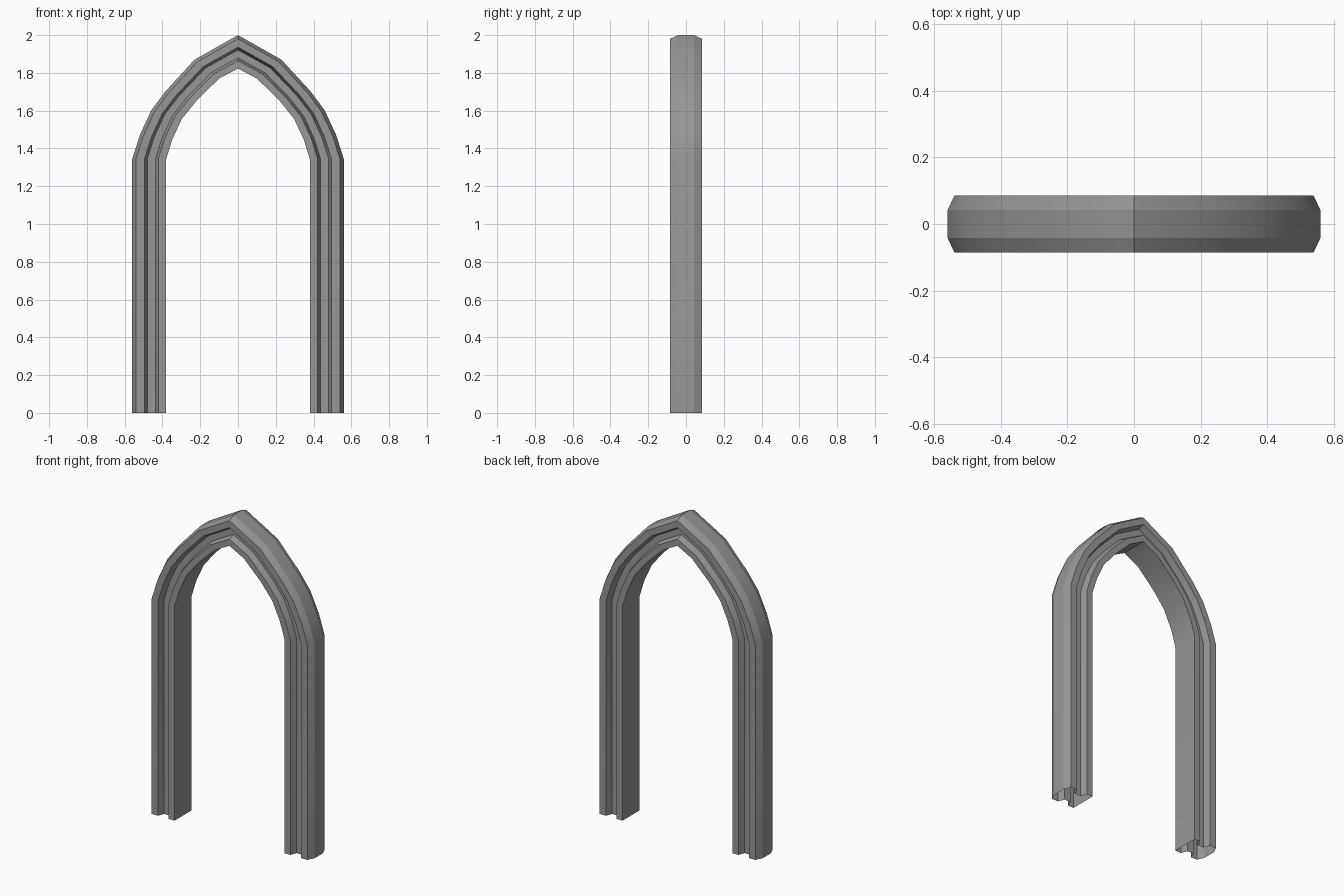
import bpy, bmesh, math
from mathutils import Vector

cube = bpy.data.objects.get("Cube")
if cube:
    bpy.data.objects.remove(cube, do_unlink=True)

stone = bpy.data.materials.new("grey_stone")
stone.use_nodes = True
GREY = (0.31, 0.31, 0.31, 1)
stone.diffuse_color = GREY
stone.node_tree.nodes["Principled BSDF"].inputs["Base Color"].default_value = GREY

# Right half of the pointed arch: outer and inner rails (x, z)
OUTER = [(.56, 0), (.56, 1.344), (.52, 1.47), (.46, 1.6), (.386, 1.7), (.23, 1.87), (0, 2)]
INNER = [(.38, 0), (.38, 1.344), (.349, 1.445), (.297, 1.557), (.217, 1.656), (.10, 1.77), (0, 1.823)]

# Half moulding section: (distance from opening, depth), inner lip, groove, outer roll
HALF = [(0, .085), (.042, .085), (.057, .045), (.1, .045), (.115, .085), (.16, .085), (.18, .042)]
SECTION = [(u, -y) for u, y in HALF] + [(u, y) for u, y in reversed(HALF)]


def section_ring(bm, inner, outer, side):
    a, b = Vector(inner), Vector(outer)
    ring = []
    for u, y in SECTION:
        p = a.lerp(b, u / .18)
        ring.append(bm.verts.new((side * p.x, y, p.y)))
    return ring


# Sweep up one jamb, over the point and down the other; ends stay open
stations = [(i, o, 1) for i, o in zip(INNER, OUTER)]
stations += [(i, o, -1) for i, o, s in reversed(stations[:-1])]
bm = bmesh.new()
rings = [section_ring(bm, *s) for s in stations]
n = len(SECTION)
for low, high in zip(rings, rings[1:]):
    for k in range(n):
        j = (k + 1) % n
        bm.faces.new((low[k], low[j], high[j], high[k]))
bmesh.ops.recalc_face_normals(bm, faces=bm.faces)

mesh = bpy.data.meshes.new("arch_frame")
bm.to_mesh(mesh)
bm.free()
mesh.materials.append(stone)
arch = bpy.data.objects.new("arch_frame", mesh)
bpy.context.collection.objects.link(arch)

# Soft along the curve, crisp along the moulding
bpy.ops.object.select_all(action='DESELECT')
arch.select_set(True)
bpy.context.view_layer.objects.active = arch
bpy.ops.object.shade_smooth_by_angle(angle=math.radians(20))
